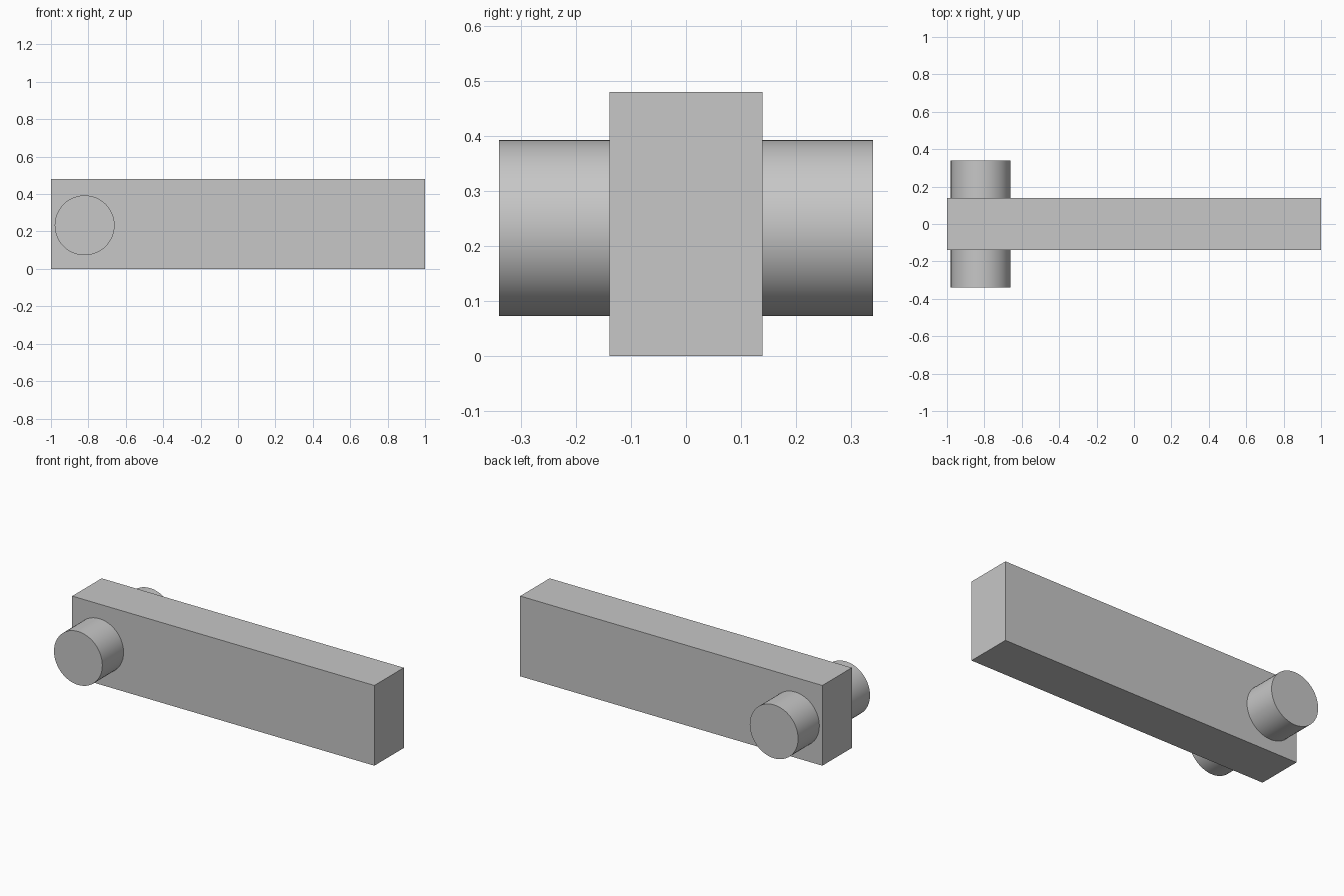
import bpy
import math

cube = bpy.data.objects.get("Cube")
if cube:
    bpy.data.objects.remove(cube, do_unlink=True)

# Single plain grey
grey = bpy.data.materials.new("plain grey")
grey.use_nodes = True
colour = (0.57, 0.57, 0.57, 1)
grey.diffuse_color = colour
grey.node_tree.nodes["Principled BSDF"].inputs["Base Color"].default_value = colour


def finish(name):
    obj = bpy.context.object
    obj.name = name
    obj.data.materials.append(grey)
    return obj


# Long flat bar
bpy.ops.mesh.primitive_cube_add(size=1, location=(0, 0, 0.24))
bar = finish("bar")
bar.scale = (2, 0.278, 0.48)
bpy.ops.object.transform_apply(location=False, rotation=False, scale=True)

# Round pin passing through one end of the bar
bpy.ops.mesh.primitive_cylinder_add(vertices=48, radius=0.16, depth=0.68,
                                    location=(-0.82, 0, 0.233),
                                    rotation=(math.pi / 2, 0, 0))
pin = finish("pivot_pin")
bpy.ops.object.shade_smooth_by_angle(angle=math.radians(30))
